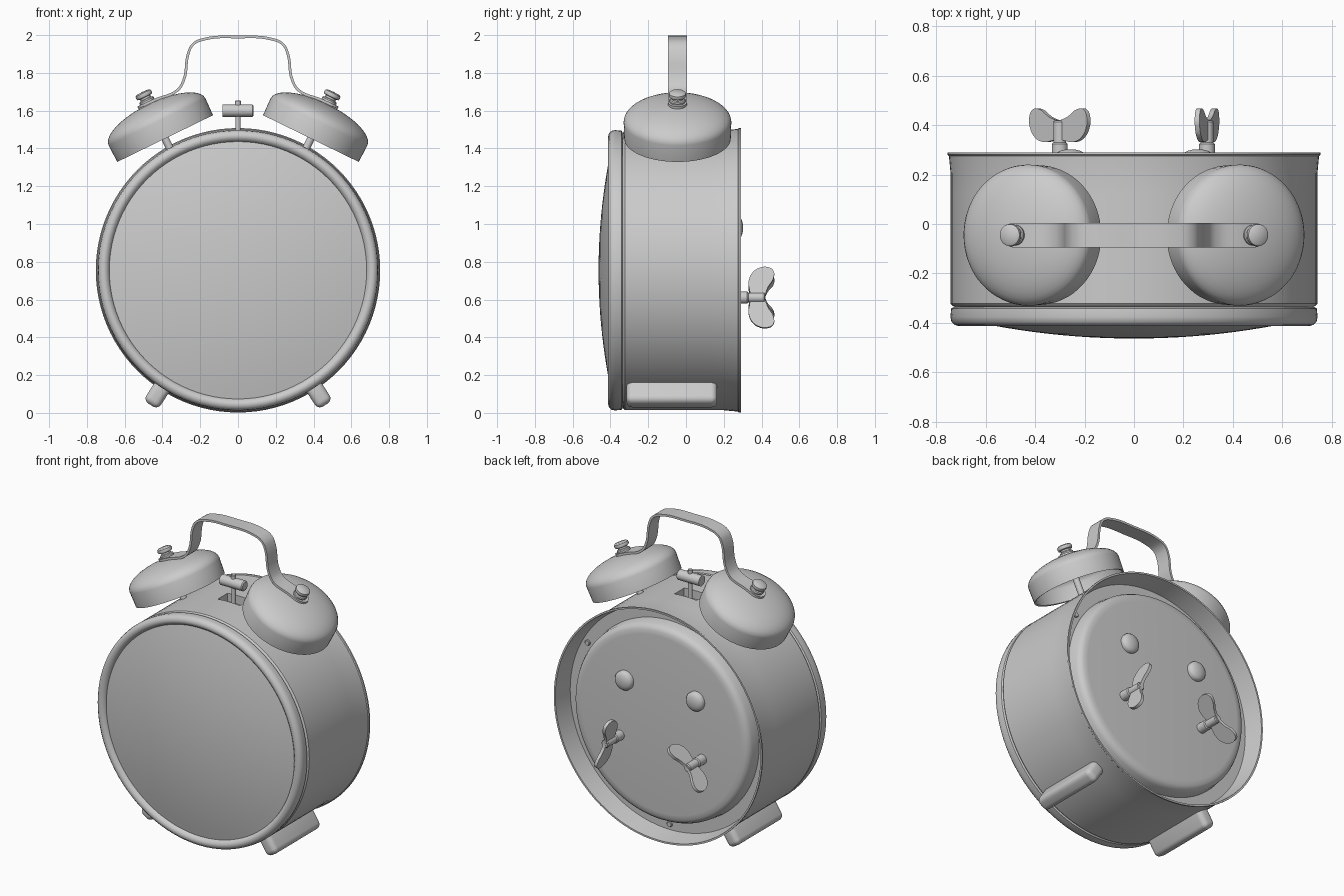
import bpy, bmesh, math
from mathutils import Matrix, Vector

if "Cube" in bpy.data.objects:
    bpy.data.objects.remove(bpy.data.objects["Cube"])

ZC = 0.755          # centre height of the round case
YB = -0.045         # depth of bells, handle and hammer
T, R = Matrix.Translation, Matrix.Rotation
BACK = T((0, 0, ZC)) @ R(-math.pi / 2, 4, 'X')     # local z -> +y


def finish(ob, angle=35):
    bpy.ops.object.select_all(action='DESELECT')
    ob.select_set(True)
    bpy.context.view_layer.objects.active = ob
    for mod in list(ob.modifiers):
        bpy.ops.object.modifier_apply(modifier=mod.name)
    bpy.ops.object.shade_smooth_by_angle(angle=math.radians(angle))
    return ob


def from_bmesh(name, bm, mat):
    bmesh.ops.recalc_face_normals(bm, faces=bm.faces)
    bm.transform(mat)
    me = bpy.data.meshes.new(name)
    bm.to_mesh(me)
    bm.free()
    ob = bpy.data.objects.new(name, me)
    bpy.context.collection.objects.link(ob)
    return finish(ob)


def lathe(name, profile, mat, steps=64, closed=False):
    """Revolve (radius, height) points around local z."""
    bm = bmesh.new()
    pts = profile + profile[:1] if closed else profile
    vs = [bm.verts.new((r, 0, h)) for r, h in pts]
    es = [bm.edges.new(p) for p in zip(vs, vs[1:])]
    bmesh.ops.spin(bm, geom=vs + es, cent=(0, 0, 0), axis=(0, 0, 1),
                   angle=math.tau, steps=steps)
    bmesh.ops.remove_doubles(bm, verts=bm.verts, dist=1e-5)
    return from_bmesh(name, bm, mat)


def cylinder(name, r, h0, h1, mat, steps=24):
    b = min(r, h1 - h0) * 0.2
    return lathe(name, [(0, h0), (r, h0), (r, h1 - b), (r - b, h1), (0, h1)], mat, steps)


def rounded_box(name, size, mat, bevel):
    bm = bmesh.new()
    bmesh.ops.create_cube(bm, size=1, matrix=Matrix.Diagonal((*size, 1)))
    if bevel:
        bmesh.ops.bevel(bm, geom=bm.edges[:], offset=bevel, segments=5,
                        profile=0.5, affect='EDGES')
    return from_bmesh(name, bm, mat)


def smooth_curve(name, pts, extrude, mat, cyclic):
    """Smooth flat curve in local xy, extruded along local z, as a mesh."""
    cu = bpy.data.curves.new(name, 'CURVE')
    cu.dimensions = '2D'
    cu.fill_mode = 'BOTH' if cyclic else 'NONE'
    cu.extrude, cu.resolution_u = extrude, 6
    sp = cu.splines.new('BEZIER')
    sp.bezier_points.add(len(pts) - 1)
    for bp, (x, y) in zip(sp.bezier_points, pts):
        bp.co = (x, y, 0)
        bp.handle_left_type = bp.handle_right_type = 'AUTO'
    sp.use_cyclic_u = cyclic
    ob = bpy.data.objects.new(name, cu)
    bpy.context.collection.objects.link(ob)
    ob.matrix_world = mat
    bpy.ops.object.select_all(action='DESELECT')
    ob.select_set(True)
    bpy.context.view_layer.objects.active = ob
    bpy.ops.object.convert(target='MESH')
    ob = bpy.context.view_layer.objects.active
    bm = bmesh.new()
    bm.from_mesh(ob.data)
    bmesh.ops.remove_doubles(bm, verts=bm.verts, dist=1e-5)
    bmesh.ops.recalc_face_normals(bm, faces=bm.faces)
    bm.to_mesh(ob.data)
    bm.free()
    return finish(ob)


# Case: drum with flared back rim and raised, rounded back pan
case = lathe("case", [
    (0, -0.36), (0.725, -0.36), (0.725, -0.335), (0.735, -0.33), (0.741, -0.322),
    (0.741, -0.2), (0.741, -0.11), (0.741, 0.02), (0.741, 0.12), (0.741, 0.2),
    (0.748, 0.275), (0.753, 0.28), (0.753, 0.29), (0.742, 0.29), (0.722, 0.165),
    (0.645, 0.165), (0.637, 0.225), (0.625, 0.247), (0.605, 0.258), (0.575, 0.261),
    (0, 0.261)], BACK, 96)

# Slot for the hammer arm
cutter = rounded_box("slot_cutter", (0.16, 0.1, 0.1), T((0, YB, 1.49)), 0)
cutter.hide_render = True
cut = case.modifiers.new("slot", 'BOOLEAN')
cut.object, cut.operation, cut.solver = cutter, 'DIFFERENCE', 'EXACT'
finish(case)
cutter.hide_set(True)

# Front bezel and domed glass
lathe("bezel", [
    (0.68, -0.34), (0.73, -0.335), (0.739, -0.342), (0.742, -0.375), (0.738, -0.395),
    (0.725, -0.408), (0.71, -0.412), (0.697, -0.408), (0.685, -0.397), (0.68, -0.385)],
    BACK, 96, closed=True)
lathe("glass", [(0.69 * i / 12, -0.463 + 0.077 * (i / 12) ** 2) for i in range(13)]
      + [(0.69, -0.36)], BACK, 96)

# Screws on the recessed back floor
for a in (30, 150, 270):
    c = Vector((0.685 * math.cos(math.radians(a)), 0, 0.685 * math.sin(math.radians(a))))
    cylinder("back_screw", 0.018, 0.155, 0.177, T(c) @ BACK, 16)

# Bells with posts and finials, mirrored left and right; feet and back buttons
arc = [(0.285 * math.cos(t), 0.095 + 0.105 * math.sin(t))
       for t in (math.pi / 2 * i / 10 for i in range(11))]
arc[-1] = (0, 0.2)
inner = [(r * 0.96, h - 0.012) for r, h in arc]
for s, side in ((-1, "left"), (1, "right")):
    m = T((s * 0.387, YB, 1.455)) @ R(s * math.radians(26), 4, 'Y')
    lathe(side + "_bell", [(0, 0.188)] + inner[-2::-1] + [(0.271, 0), (0.282, -0.003)] + arc, m)
    cylinder(side + "_bell_post", 0.02, -0.13, 0.21, m)
    lathe(side + "_bell_finial", [
        (0, 0.19), (0.04, 0.19), (0.042, 0.222), (0.038, 0.228), (0.03, 0.231),
        (0.03, 0.24), (0.042, 0.243), (0.046, 0.252), (0.044, 0.264), (0.036, 0.27),
        (0, 0.272)], m, 32)
    foot = T((0, -0.075, ZC)) @ R(s * math.radians(180 - 33), 4, 'Y') @ T((0, 0, 0.765))
    rounded_box(side + "_foot", (0.092, 0.48, 0.17), foot, 0.032)
    lathe(side + "_back_button", [(0.062, 0.25), (0.062, 0.278), (0.055, 0.288),
          (0.04, 0.296), (0.02, 0.301), (0, 0.302)], T((s * 0.257, 0, 0.98 - ZC)) @ BACK, 32)

# Carrying handle strap with rounded ends under the finials
half = [(0.53, 1.615), (0.505, 1.627), (0.475, 1.641), (0.433, 1.66), (0.322, 1.707),
        (0.288, 1.76), (0.261, 1.91), (0.237, 1.952), (0.185, 1.977)]
strap = smooth_curve("handle", [(-x, z) for x, z in half] + [(0, 1.99)] + half[::-1],
                     0.05, T((0, YB, 0)) @ R(math.pi / 2, 4, 'X'), False)
for v in strap.data.vertices:
    d = min(max(abs(v.co.x) - 0.48, 0) / 0.05, 0.99)
    v.co.z *= math.sqrt(1 - d * d)
sol = strap.modifiers.new("thickness", 'SOLIDIFY')
sol.thickness, sol.offset = 0.014, 0
finish(strap)

# Hammer: arm, cylindrical head and top pin
cylinder("hammer_arm", 0.014, 1.43, 1.63, T((0, YB, 0)), 16)
cylinder("hammer_head", 0.033, -0.083, 0.083,
         T((0, YB, 1.6)) @ R(math.pi / 2, 4, 'Y'), 32)
cylinder("hammer_pin", 0.015, 1.62, 1.655, T((0, YB, 0)), 16)

# Winding keys: collar, shaft and butterfly wing
wing = [(0, 0.345), (0.04, 0.336), (0.09, 0.332), (0.135, 0.352), (0.16, 0.388),
        (0.165, 0.43), (0.145, 0.463), (0.105, 0.463), (0.05, 0.432)]
wing += [(0, 0.42)] + [(-x, y) for x, y in wing[:0:-1]]
for x, ang, side in ((-0.3, 45, "left"), (0.295, 104, "right")):
    pos = T((x, 0, 0.61 - ZC)) @ BACK
    cylinder(side + "_key_collar", 0.032, 0.25, 0.33, pos)
    cylinder(side + "_key_shaft", 0.026, 0.25, 0.418, pos)
    turn = T((x, 0, 0.61)) @ R(-math.radians(ang), 4, 'Y')
    smooth_curve(side + "_key_wing", wing, 0.01, turn, True)
